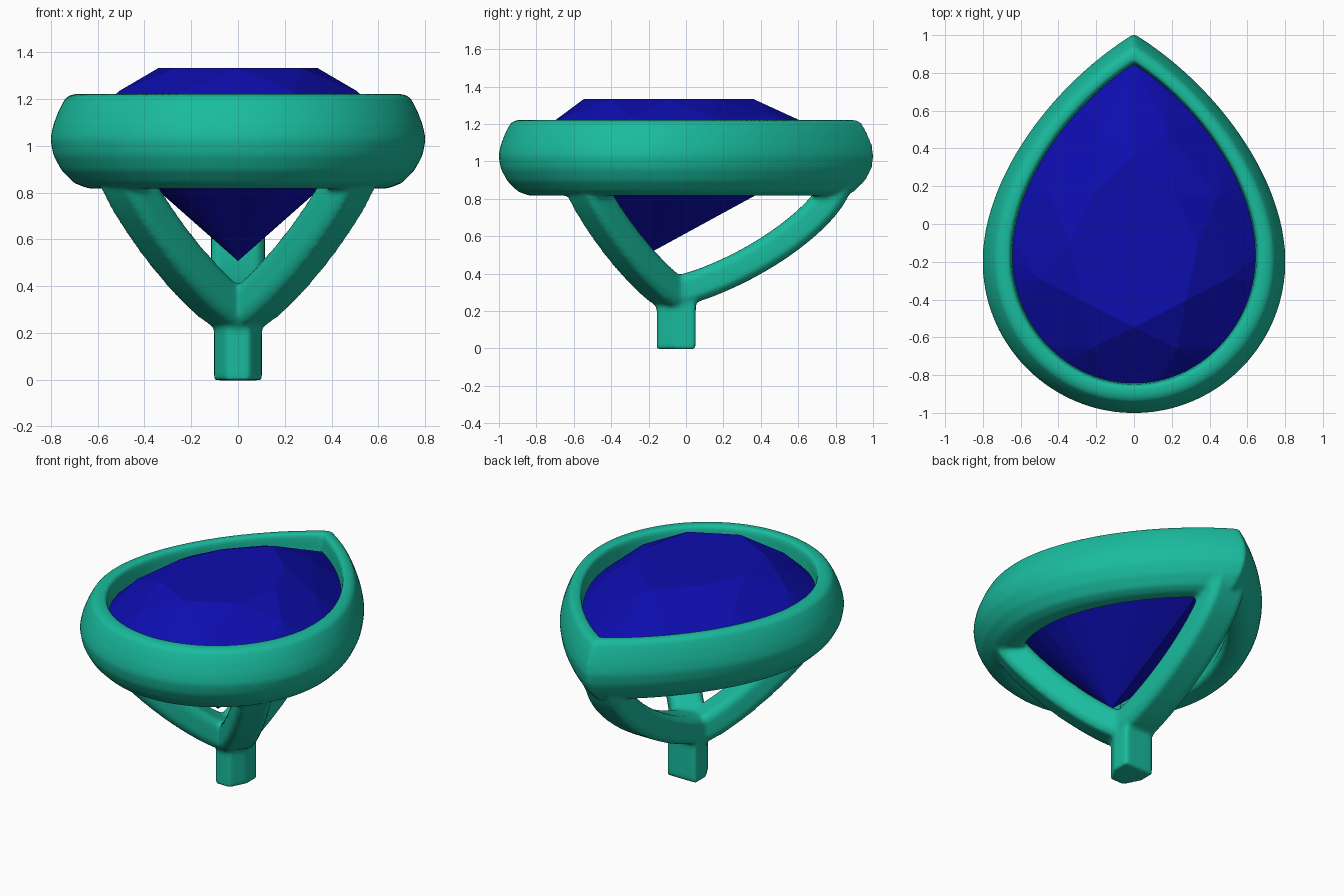
import bpy, bmesh, math
from mathutils import Vector
from mathutils.geometry import interpolate_bezier

if "Cube" in bpy.data.objects:
    bpy.data.objects.remove(bpy.data.objects["Cube"])


def material(name, color):
    m = bpy.data.materials.new(name)
    m.diffuse_color = color
    m.use_nodes = True
    m.node_tree.nodes["Principled BSDF"].inputs["Base Color"].default_value = m.diffuse_color
    return m


def make_object(name, bm, mat):
    me = bpy.data.meshes.new(name)
    bm.to_mesh(me)
    bm.free()
    me.materials.append(mat)
    ob = bpy.data.objects.new(name, me)
    bpy.context.collection.objects.link(ob)
    return ob


def bezier(pts, n):
    return interpolate_bezier(*[Vector((x, y, 0)) for x, y in pts], n)


def chaikin(pts, rounds=2):
    pts = [Vector(p) for p in pts]
    for _ in range(rounds):
        new = [pts[0]]
        for a, b in zip(pts, pts[1:]):
            new += [a.lerp(b, 0.25), a.lerp(b, 0.75)]
        pts = new + [pts[-1]]
    return pts


def skin(bm, rings, closed):
    vs = [[bm.verts.new(p) for p in r] for r in rings]
    n = len(vs[0])
    count = len(vs) if closed else len(vs) - 1
    for i in range(count):
        a, b = vs[i], vs[(i + 1) % len(vs)]
        for j in range(n):
            k = (j + 1) % n
            bm.faces.new((a[j], a[k], b[k], b[j]))
    if not closed:
        bm.faces.new(vs[0])
        bm.faces.new(vs[-1])


# Pear outline: bottom -> right side -> tip, then mirrored back down
half = bezier([(0, -1), (.44, -1), (.8, -.64), (.8, -.2)], 25)[:-1]
half += bezier([(.8, -.2), (.8, .25), (.42, .75), (0, 1.005)], 33)
pear = half + [Vector((-p.x, p.y, 0)) for p in half[-2:0:-1]]


def inset(p, d, z):
    return Vector((p.x * (1 - d / .8), p.y * (1 - d), z))


teal = material("teal_metal", (0.01, 0.5, 0.34, 1))
blue = material("blue_gem", (0.004, 0.004, 0.43, 1))

# Bezel: cross-section (inset, height) carried round the pear
bm = bmesh.new()
profile = [(.15, 1.20), (.14, 1.222), (.10, 1.222), (.065, 1.21), (.035, 1.155),
           (.01, 1.09), (-.003, 1.03), (.01, .96), (.045, .895), (.10, .84),
           (.16, .817), (.24, .817), (.26, .85), (.16, 1.07)]
skin(bm, [[inset(p, d, z) for d, z in profile] for p in pear], True)

# Legs: rounded bars rising from the stem to the bezel
BASE = Vector((0, -.05, 0))


def leg(path, angle, width, thick):
    out = Vector((math.cos(angle), math.sin(angle), 0))
    side = Vector((-out.y, out.x, 0))
    pts = chaikin([BASE + out * r + Vector((0, 0, z)) for r, z in path])
    w, t = width / 2, thick / 2
    section = [(w, t * .6), (w * .75, t), (-w * .75, t), (-w, t * .6),
               (-w, -t * .6), (-w * .75, -t), (w * .75, -t), (w, -t * .6)]
    rings = []
    for i, p in enumerate(pts):
        tan = (pts[min(i + 1, len(pts) - 1)] - pts[max(i - 1, 0)]).normalized()
        up = tan.cross(side)
        rings.append([p + side * a + up * b for a, b in section])
    skin(bm, rings, False)


front_path = [(-.02, .28), (.10, .32), (.30, .46), (.50, .64), (.66, .82), (.71, .93)]
back_path = [(-.02, .30), (.15, .345), (.40, .46), (.63, .61), (.81, .78), (.88, .93)]
for deg in (-45, -135):
    leg(front_path, math.radians(deg), .20, .17)
leg(back_path, math.radians(90), .23, .165)

# Stem: six-sided peg under the legs
peg = [(.102, .052), (-.102, .052), (-.102, -.06), (-.05, -.155), (.05, -.155), (.102, -.06)]
skin(bm, [[Vector((x, y, z)) for x, y in peg] for z in (-.003, .15, .33)], False)

bmesh.ops.recalc_face_normals(bm, faces=bm.faces)
setting = make_object("setting", bm, teal)

# Fuse the metal parts into one softly filleted casting
fuse = setting.modifiers.new("fuse", 'REMESH')
fuse.mode = 'VOXEL'
fuse.voxel_size = .014
fuse.use_smooth_shade = True
soft = setting.modifiers.new("soften", 'SMOOTH')
soft.factor = .5
soft.iterations = 6

# Gem: faceted pear cut from table, crown, girdle and culet points
CENTRE = Vector((0, -.2, 0))


def gem_ring(count, start, scale, z):
    pts = []
    n = len(pear)
    for i in range(count):
        p = inset(pear[round((i + start) * n / count) % n], .145, 0)
        p = CENTRE + (p - CENTRE) * scale
        pts.append(Vector((p.x, p.y, z)))
    return pts


bm = bmesh.new()
points = gem_ring(8, 0, .53, 1.333) + gem_ring(8, .5, .79, 1.235)
points += gem_ring(38, 0, 1, 1.105) + gem_ring(38, 0, 1, 1.085)
points.append(Vector((0, -.2, .507)))
for p in points:
    bm.verts.new(p)
hull = bmesh.ops.convex_hull(bm, input=bm.verts)
loose = [v for v in bm.verts if not v.link_faces]
bmesh.ops.delete(bm, geom=loose, context='VERTS')
bmesh.ops.recalc_face_normals(bm, faces=bm.faces)
make_object("gem", bm, blue)
